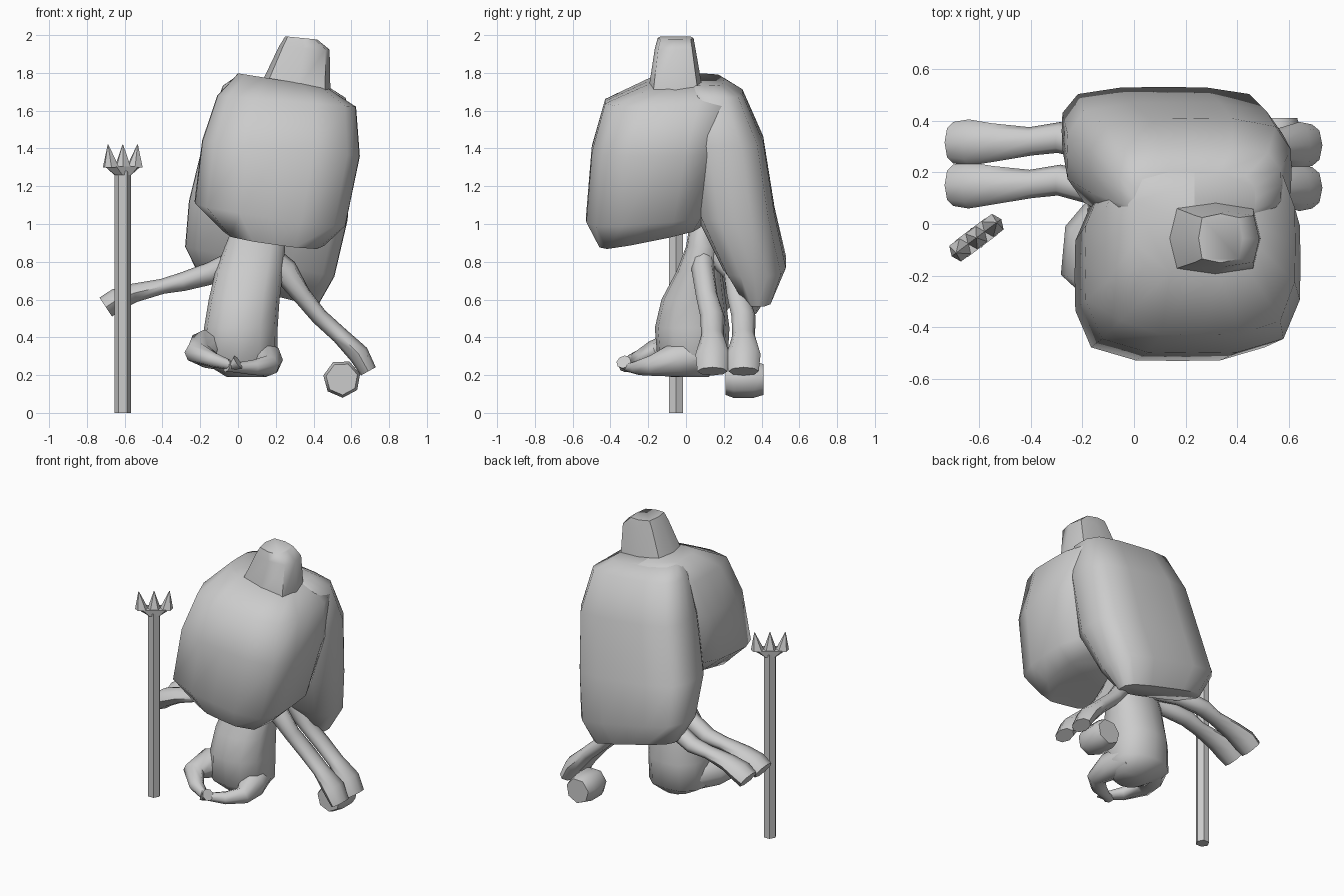
import bpy, bmesh, math
from mathutils import Vector

old = bpy.data.objects.get("Cube")
if old:
    bpy.data.objects.remove(old)

grey = bpy.data.materials.new("clay grey")
grey.use_nodes = True
COLOUR = (0.6, 0.6, 0.6, 1)
grey.diffuse_color = COLOUR
grey.node_tree.nodes["Principled BSDF"].inputs["Base Color"].default_value = COLOUR


def loft(name, rings, smooth=60):
    """Skin a list of equal-length point rings and close both ends."""
    bm = bmesh.new()
    loops = [[bm.verts.new(p) for p in ring] for ring in rings]
    n = len(loops[0])
    for a, b in zip(loops, loops[1:]):
        for i in range(n):
            j = (i + 1) % n
            bm.faces.new((a[i], a[j], b[j], b[i]))
    bm.faces.new(loops[0])
    bm.faces.new(loops[-1])
    bmesh.ops.recalc_face_normals(bm, faces=bm.faces)
    mesh = bpy.data.meshes.new(name)
    bm.to_mesh(mesh)
    bm.free()
    mesh.materials.append(grey)
    obj = bpy.data.objects.new(name, mesh)
    bpy.context.collection.objects.link(obj)
    if smooth:
        bpy.ops.object.select_all(action='DESELECT')
        obj.select_set(True)
        bpy.context.view_layer.objects.active = obj
        bpy.ops.object.shade_smooth_by_angle(angle=math.radians(smooth))
    return obj


def unit(n, power=2.0, turn=0.0):
    """Points of a rounded square, from circle (2) to boxy (4 and more)."""
    pts = []
    for i in range(n):
        a = math.tau * (i + turn) / n
        c, s = math.cos(a), math.sin(a)
        r = (abs(c) ** power + abs(s) ** power) ** (-1 / power)
        pts.append((r * c, r * s))
    return pts


def slab(z, x0, x1, y0, y1, tilt_x=0, tilt_y=0, n=16, power=4):
    """Level ring filling an x/y extent, optionally tilted."""
    cx, cy, hx, hy = (x0 + x1) / 2, (y0 + y1) / 2, (x1 - x0) / 2, (y1 - y0) / 2
    return [(cx + hx * u, cy + hy * v, z + tilt_x * hx * u + tilt_y * hy * v)
            for u, v in unit(n, power)]


def limb(name, path, n=8):
    """Tube along (x, y, z, half width, half height) stations."""
    pts = [Vector(p[:3]) for p in path]
    rings = []
    for i, p in enumerate(pts):
        d = (pts[min(i + 1, len(pts) - 1)] - pts[max(i - 1, 0)]).normalized()
        side = d.cross(Vector((0, 0, 1))).normalized()
        up = side.cross(d)
        w, h = path[i][3:]
        rings.append([p + side * u * w + up * v * h for u, v in unit(n)])
    return loft(name, rings)


# Big drooping hair: front mass, hanging back mass and topknot
loft("hair_front", [
    slab(0.945, -0.08, 0.46, -0.46, 0.08, -0.14, 0.2),
    slab(1.06, -0.23, 0.57, -0.53, 0.13, -0.15, 0.08),
    slab(1.40, -0.19, 0.645, -0.50, 0.20, -0.1),
    slab(1.65, -0.11, 0.625, -0.43, 0.27, -0.08),
    slab(1.76, 0.0, 0.47, -0.19, 0.20, -0.16)])
loft("hair_back", [
    slab(0.64, -0.20, 0.42, 0.30, 0.46, -0.25),
    slab(0.80, -0.28, 0.51, 0.19, 0.53, -0.2),
    slab(1.07, -0.26, 0.58, 0.05, 0.47, -0.12),
    slab(1.45, -0.17, 0.61, 0.0, 0.41, -0.1),
    slab(1.70, -0.08, 0.57, 0.0, 0.30, -0.1),
    slab(1.76, 0.0, 0.47, 0.0, 0.20, -0.12)])
loft("topknot", [
    slab(1.70, 0.12, 0.49, -0.20, 0.09, -0.2, n=8),
    slab(1.93, 0.215, 0.485, -0.165, 0.05, -0.05, n=8),
    slab(1.985, 0.25, 0.42, -0.15, 0.04, -0.1, n=8)])

# Round-bellied torso with a thin neck
loft("torso", [
    slab(0.19, -0.06, 0.15, -0.08, 0.12, n=12, power=2),
    slab(0.27, -0.19, 0.21, -0.15, 0.22, n=12, power=2.5),
    slab(0.45, -0.18, 0.21, -0.165, 0.23, n=12, power=2.5),
    slab(0.60, -0.155, 0.22, -0.13, 0.21, n=12, power=2.5),
    slab(0.75, -0.12, 0.24, -0.05, 0.19, n=12, power=2.5),
    slab(0.88, -0.07, 0.25, 0.0, 0.17, n=12, power=2.5),
    slab(1.0, -0.02, 0.2, 0.02, 0.15, n=12, power=2.5)])

# Crossed legs with small pointed feet
limb("right_leg", [
    (-0.06, 0.08, 0.32, 0.10, 0.10), (-0.18, -0.06, 0.34, 0.10, 0.10),
    (-0.215, -0.18, 0.32, 0.07, 0.06), (-0.13, -0.27, 0.28, 0.05, 0.04),
    (-0.03, -0.32, 0.25, 0.03, 0.025), (0.0, -0.33, 0.27, 0.04, 0.04)])
limb("left_leg", [
    (0.10, 0.08, 0.30, 0.10, 0.10), (0.15, -0.06, 0.28, 0.09, 0.09),
    (0.16, -0.18, 0.25, 0.06, 0.055), (0.08, -0.25, 0.24, 0.05, 0.04),
    (-0.02, -0.30, 0.24, 0.03, 0.025), (-0.06, -0.32, 0.25, 0.04, 0.035)])

# Two pairs of arms, each pair one behind the other
for place, shift, root in (("front", 0.0, 0.09), ("rear", 0.165, 0.17)):
    limb("right_arm_" + place, [
        (0.0, root, 0.80, 0.07, 0.07), (-0.14, 0.13 + shift, 0.74, 0.06, 0.06),
        (-0.29, 0.17 + shift, 0.695, 0.06, 0.05), (-0.40, 0.155 + shift, 0.67, 0.055, 0.04),
        (-0.55, 0.15 + shift, 0.635, 0.075, 0.05), (-0.64, 0.15 + shift, 0.60, 0.09, 0.06),
        (-0.70, 0.15 + shift, 0.56, 0.08, 0.06)])
    limb("left_arm_" + place, [
        (0.14, root, 0.84, 0.06, 0.07), (0.25, 0.09 + shift, 0.75, 0.06, 0.07),
        (0.34, 0.11 + shift, 0.62, 0.06, 0.05), (0.43, 0.14 + shift, 0.51, 0.065, 0.045),
        (0.54, 0.14 + shift, 0.41, 0.06, 0.045), (0.64, 0.14 + shift, 0.31, 0.09, 0.055),
        (0.69, 0.14 + shift, 0.22, 0.08, 0.045)])

# Stubby object held in the rear left hand
loft("held_stub", [
    [(0.55 + r * u, y, 0.18 + r * v) for u, v in unit(7, turn=0.3)]
    for y, r in ((0.21, 0.085), (0.25, 0.10), (0.36, 0.10), (0.41, 0.085))])

# Trident: six-sided pole, flared diagonal crossbar and three spikes
PX, PY = -0.61, -0.053
along = Vector((0.80, 0.60, 0))
across = Vector((-0.60, 0.80, 0))


def bar(z, half_length, half_width, centre=0.0):
    mid = Vector((PX, PY, z)) + along * centre
    return [mid + along * half_length * u + across * half_width * v
            for u, v in ((-1, 0), (-0.6, -1), (0.6, -1), (1, 0), (0.6, 1), (-0.6, 1))]


loft("trident_pole", [[(PX + 0.043 * u, PY + 0.043 * v, z) for u, v in unit(6)]
                      for z in (0, 1.28)], smooth=0)
loft("trident_crossbar", [bar(1.26, 0.05, 0.035), bar(1.305, 0.12, 0.04)], smooth=0)
for label, offset in (("right", -0.078), ("middle", 0.0), ("left", 0.078)):
    loft("trident_spike_" + label, [bar(1.30, 0.042, 0.038, offset),
                                    bar(1.42, 0.002, 0.002, offset * 1.25)], smooth=0)
